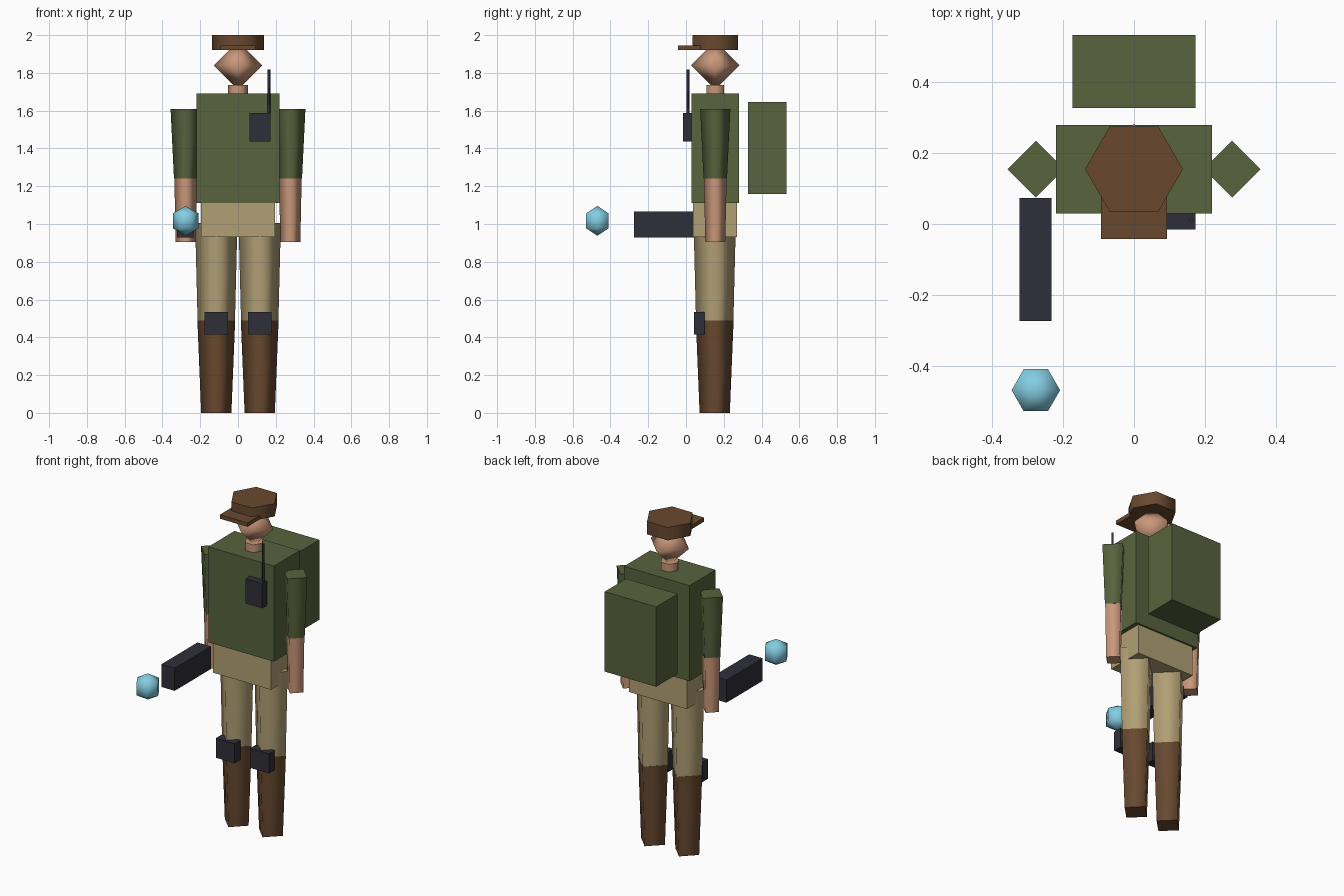
import bpy
import bmesh
from math import cos, sin, pi, radians
from mathutils import Vector

default = bpy.data.objects.get("Cube")
if default:
    bpy.data.objects.remove(default, do_unlink=True)


def material(name, rgb):
    """Flat material from an sRGB triple, converted to linear."""
    lin = [(c / 255 / 12.92) if c < 11 else ((c / 255 + 0.055) / 1.055) ** 2.4 for c in rgb]
    mat = bpy.data.materials.new(name)
    mat.use_nodes = True
    mat.diffuse_color = (*lin, 1)
    mat.node_tree.nodes["Principled BSDF"].inputs["Base Color"].default_value = (*lin, 1)
    return mat


GREEN = material("olive green", (88, 99, 61))
TAN = material("khaki tan", (178, 160, 117))
BROWN = material("leather brown", (104, 73, 47))
SKIN = material("skin", (202, 152, 122))
DARK = material("dark gear", (47, 47, 57))
CYAN = material("light blue", (131, 205, 226))

MID_Y = 0.155  # depth of the body axis


def finish(name, bm, mat):
    bmesh.ops.recalc_face_normals(bm, faces=bm.faces[:])
    mesh = bpy.data.meshes.new(name)
    bm.to_mesh(mesh)
    bm.free()
    mesh.materials.append(mat)
    obj = bpy.data.objects.new(name, mesh)
    bpy.context.collection.objects.link(obj)
    return obj


def box(name, low, high, mat):
    """Flat-sided box between two corners."""
    low, high = Vector(low), Vector(high)
    bm = bmesh.new()
    bmesh.ops.create_cube(bm, size=1)
    for v in bm.verts:
        v.co = (low + high) / 2 + v.co * (high - low)
    return finish(name, bm, mat)


def turned(name, x, y, profile, sides, mat):
    """Smooth-sided turned solid; profile is (radius, height) from bottom to top."""
    bm = bmesh.new()
    rings = []
    for r, z in profile:
        count = sides if r > 0 else 1
        rings.append([bm.verts.new((x + r * cos(2 * pi * i / sides),
                                    y + r * sin(2 * pi * i / sides), z))
                      for i in range(count)])
    for a, b in zip(rings, rings[1:]):
        for i in range(sides):
            j = (i + 1) % sides
            loop = [a[i % len(a)], a[j % len(a)], b[j % len(b)], b[i % len(b)]]
            bm.faces.new(list(dict.fromkeys(loop))).smooth = True
    for ring in (rings[0], rings[-1]):
        if len(ring) > 1:
            bm.faces.new(ring)  # flat cap
    return finish(name, bm, mat)


def ball(name, centre, radius, sides, stacks, mat):
    x, y, z = centre
    profile = [(radius * sin(pi * k / stacks) if 0 < k < stacks else 0,
                z - radius * cos(pi * k / stacks)) for k in range(stacks + 1)]
    return turned(name, x, y, profile, sides, mat)


# Body and pack
box("torso", (-0.22, 0.03, 1.11), (0.22, 0.28, 1.69), GREEN)
box("hips", (-0.195, 0.037, 0.93), (0.195, 0.27, 1.11), TAN)
box("backpack", (-0.173, 0.327, 1.16), (0.173, 0.533, 1.645), GREEN)

# Head and cap
turned("neck", 0, MID_Y, [(0.054, 1.64), (0.054, 1.737)], 6, SKIN)
ball("head", (0, MID_Y, 1.84), 0.128, 4, 2, SKIN)
turned("cap", 0, MID_Y, [(0.138, 1.922), (0.138, 2.0)], 6, BROWN)
box("cap_brim", (-0.093, -0.042, 1.922), (0.093, 0.1, 1.946), BROWN)

# Limbs, one set per side
for side, s in (("left", 1), ("right", -1)):
    arm_x, leg_x = s * 0.277, s * 0.115
    turned(side + "_sleeve", arm_x, MID_Y, [(0.062, 1.24), (0.08, 1.61)], 4, GREEN)
    turned(side + "_forearm", arm_x, MID_Y, [(0.053, 0.905), (0.06, 1.24)], 4, SKIN)
    turned(side + "_trouser_leg", leg_x, MID_Y - 0.003, [(0.099, 0.49), (0.112, 1.006)], 4, TAN)
    turned(side + "_boot", leg_x, MID_Y - 0.003, [(0.08, 0), (0.1, 0.49)], 4, BROWN)
    box(side + "_knee_pad", (leg_x - 0.063, 0.042, 0.416), (leg_x + 0.063, 0.097, 0.535), DARK)

# Chest radio with antenna
box("radio", (0.06, -0.015, 1.438), (0.173, 0.036, 1.588), DARK)
turned("radio_antenna", 0.163, 0.01, [(0.008, 1.55), (0.008, 1.817)], 4, DARK)

# Held device and the orb ahead of it
box("held_device", (-0.323, -0.274, 0.928), (-0.233, 0.073, 1.065), DARK)
ball("orb", (-0.277, -0.469, 1.017), 0.079, 6, 3, CYAN)
